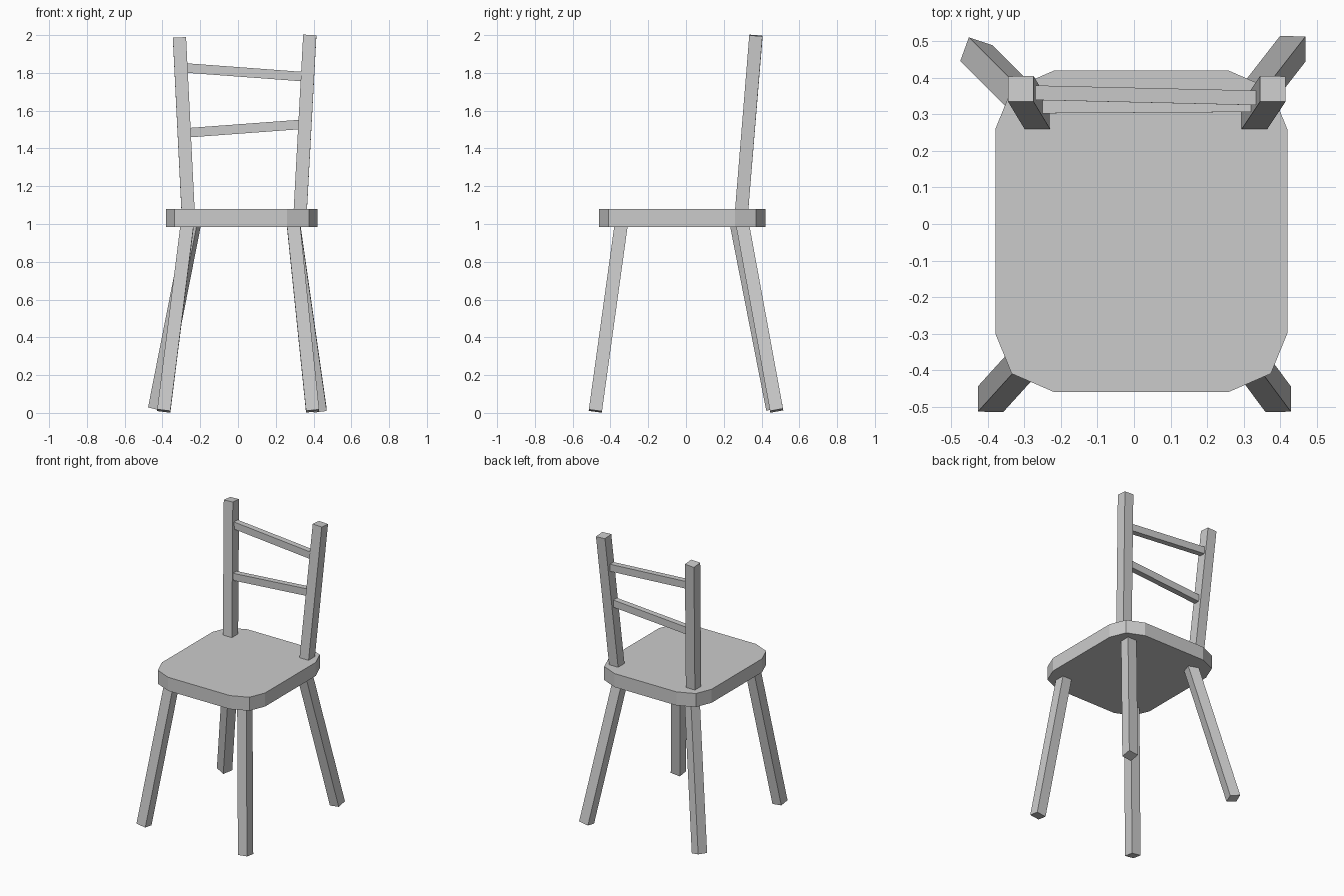
import bpy, bmesh
from math import radians
from mathutils import Vector, Matrix

if "Cube" in bpy.data.objects:
    bpy.data.objects.remove(bpy.data.objects["Cube"])


def beam(name, start, end, width, depth, yaw=0):
    """Square-ended bar between two points; width lies along the yawed side axis."""
    a, b = Vector(start), Vector(end)
    axis = (b - a).normalized()
    hint = Vector((1, 0, 0)) if abs(axis.z) > 0.5 else Vector((0, 1, 0))
    hint = Matrix.Rotation(radians(yaw), 3, 'Z') @ hint
    side = (hint - axis * hint.dot(axis)).normalized()
    rot = Matrix((side, axis.cross(side), axis)).transposed().to_4x4()
    size = Matrix.Diagonal((width, depth, (b - a).length, 1))
    bm = bmesh.new()
    bmesh.ops.create_cube(bm, size=1, matrix=Matrix.Translation((a + b) / 2) @ rot @ size)
    return finish(name, bm)


def finish(name, bm):
    bmesh.ops.recalc_face_normals(bm, faces=bm.faces)
    mesh = bpy.data.meshes.new(name)
    bm.to_mesh(mesh)
    bm.free()
    obj = bpy.data.objects.new(name, mesh)
    bpy.context.collection.objects.link(obj)
    return obj


# Seat: one rounded corner mirrored around the seat centre, then extruded
corner = [(0.40, 0.28), (0.355, 0.39), (0.24, 0.44)]
quarter = [(x, y) for x, y in corner]
half = quarter + [(-x, y) for x, y in reversed(quarter)]
outline = half + [(x, -y) for x, y in reversed(half)]
bm = bmesh.new()
base = bm.faces.new([bm.verts.new((x + 0.02, y - 0.02, 0.985)) for x, y in outline])
top = bmesh.ops.extrude_face_region(bm, geom=[base], use_keep_orig=True)
bmesh.ops.translate(bm, vec=(0, 0, 0.095),
                    verts=[g for g in top['geom'] if isinstance(g, bmesh.types.BMVert)])
finish("seat", bm)

# Splayed legs
T = 0.07
beam("front_leg_left", (-0.393, -0.48, 0.01), (-0.266, -0.340, 1.02), T, T)
beam("front_leg_right", (0.395, -0.48, 0.01), (0.291, -0.340, 1.02), T, T)
beam("back_leg_right", (0.435, 0.48, 0.012), (0.291, 0.295, 1.02), T, T)
beam("back_leg_left", (-0.432, 0.468, 0.025), (-0.236, 0.273, 1.02), T, T, yaw=-20)

# Back posts
beam("back_post_left", (-0.263, 0.292, 1.04), (-0.31, 0.37, 1.985), T, T)
beam("back_post_right", (0.328, 0.292, 1.04), (0.38, 0.37, 1.998), T, T)

# Back rails
beam("upper_rail", (-0.29, 0.36, 1.827), (0.36, 0.345, 1.779), 0.04, 0.05)
beam("lower_rail", (-0.28, 0.323, 1.482), (0.345, 0.327, 1.528), 0.04, 0.05)
